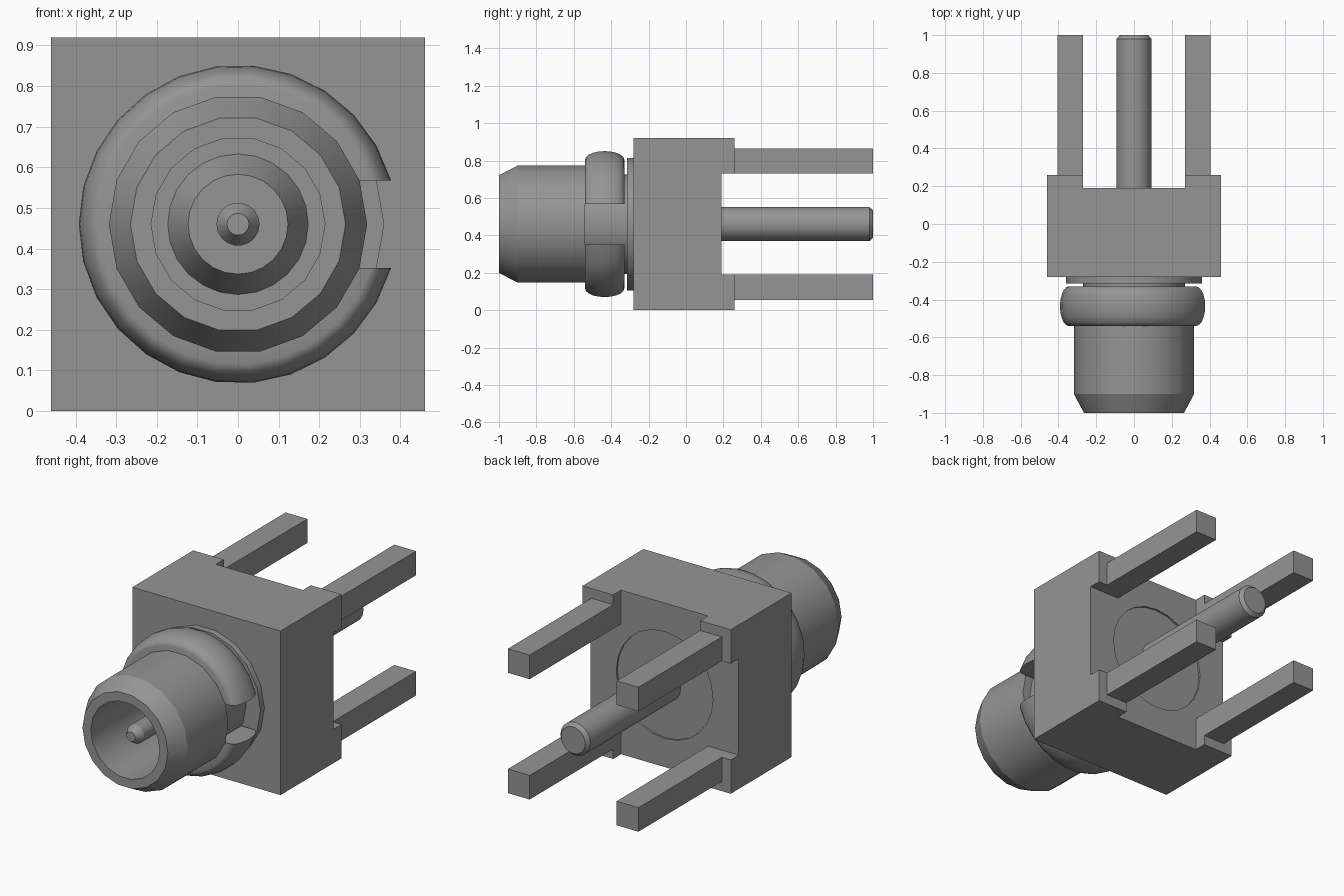
import bpy, bmesh, math
from mathutils import Matrix, Vector

cube = bpy.data.objects.get("Cube")
if cube:
    bpy.data.objects.remove(cube, do_unlink=True)

CZ = 0.46  # height of the connector axis

metal = bpy.data.materials.new("mid_grey_metal")
metal.use_nodes = True
grey = (0.3, 0.3, 0.3, 1)
metal.diffuse_color = grey
metal.node_tree.nodes["Principled BSDF"].inputs["Base Color"].default_value = grey


def add_object(name, bm, angle=None):
    bmesh.ops.recalc_face_normals(bm, faces=bm.faces)
    mesh = bpy.data.meshes.new(name)
    bm.to_mesh(mesh)
    bm.free()
    mesh.materials.append(metal)
    ob = bpy.data.objects.new(name, mesh)
    bpy.context.collection.objects.link(ob)
    if angle:
        bpy.ops.object.select_all(action='DESELECT')
        ob.select_set(True)
        bpy.context.view_layer.objects.active = ob
        bpy.ops.object.shade_smooth_by_angle(angle=math.radians(angle))
    return ob


def box(name, lo, hi):
    lo, hi = Vector(lo), Vector(hi)
    bm = bmesh.new()
    bmesh.ops.create_cube(bm, size=1, matrix=Matrix.Translation((lo + hi) / 2)
                          @ Matrix.Diagonal((*(hi - lo), 1)))
    return add_object(name, bm)


def lathe(name, profile, segs, angle=25):
    """Turn (y, radius) points around the connector axis."""
    bm = bmesh.new()
    rings = []
    for i in range(segs):
        a = math.tau * i / segs
        rings.append([bm.verts.new((r * math.cos(a), y, CZ + r * math.sin(a)))
                      for y, r in profile])
    for i in range(segs):
        p, q = rings[i], rings[(i + 1) % segs]
        for j in range(len(profile) - 1):
            bm.faces.new((p[j], p[j + 1], q[j + 1], q[j]))
    bmesh.ops.remove_doubles(bm, verts=bm.verts, dist=1e-5)
    return add_object(name, bm, angle)


def cut(target, cutter):
    cutter.hide_render = True
    mod = target.modifiers.new("cut", 'BOOLEAN')
    mod.operation = 'DIFFERENCE'
    mod.solver = 'EXACT'
    mod.object = cutter
    bpy.ops.object.select_all(action='DESELECT')
    target.select_set(True)
    bpy.context.view_layer.objects.active = target
    bpy.ops.object.modifier_apply(modifier=mod.name)
    bpy.data.objects.remove(cutter, do_unlink=True)


# Square body: crossed slots leave four corner standoffs, plus a shallow round recess
body = box("body_block", (-0.46, -0.28, 0), (0.46, 0.26, 0.92))
cut(body, box("slot_cutter", (-0.27, 0.19, -0.1), (0.27, 0.4, 1.02)))
cut(body, box("slot_cutter", (-0.6, 0.19, CZ - 0.27), (0.6, 0.4, CZ + 0.27)))
cut(body, lathe("recess_cutter", [(0.18, 0), (0.18, 0.3), (0.3, 0.3), (0.3, 0)], 24, None))

# Four square legs
for sx, side in ((1, "left"), (-1, "right")):
    for sz, level in ((1, "upper"), (-1, "lower")):
        xs = sorted((sx * 0.27, sx * 0.405))
        zs = sorted((CZ + sz * 0.27, CZ + sz * 0.405))
        box(f"{level}_{side}_leg", (xs[0], 0.26, zs[0]), (xs[1], 1, zs[1]))

# Barrel with bore, chamfered nose, ring groove and base flange
lathe("barrel", [(-0.45, 0), (-0.45, 0.214), (-1, 0.214), (-1, 0.265), (-0.9, 0.318),
                 (-0.54, 0.318), (-0.54, 0.27), (-0.315, 0.27), (-0.315, 0.36),
                 (-0.28, 0.36), (-0.28, 0)], 18)

# Insulator and contact pin inside the bore
lathe("insulator", [(-0.45, 0), (-0.45, 0.173), (-0.55, 0.123), (-0.55, 0)], 24)
lathe("front_pin", [(-0.5, 0), (-0.5, 0.053), (-0.91, 0.053), (-0.95, 0.027), (-0.95, 0)], 18)

# Rear pin with a small end chamfer
lathe("rear_pin", [(0.17, 0), (0.17, 0.093), (0.98, 0.093), (1, 0.075), (1, 0)], 18)

# Split snap ring: bulged section swept round, with a flat-sided gap on the left
GAP, ARC, STEPS = 0.108, 10, 24
section = [(-0.435 - 0.105 * math.cos(math.pi * k / ARC),
            0.345 + 0.047 * math.sin(math.pi * k / ARC)) for k in range(ARC + 1)]
section += [(-0.33, 0.272), (-0.54, 0.272)]
bm = bmesh.new()
loops = []
for i in range(STEPS + 1):
    loop = []
    for y, r in section:
        start = math.asin(GAP / r)
        a = start + (math.tau - 2 * start) * i / STEPS
        loop.append(bm.verts.new((r * math.cos(a), y, CZ + r * math.sin(a))))
    loops.append(loop)
n = len(section)
for p, q in zip(loops, loops[1:]):
    for j in range(n):
        k = (j + 1) % n
        bm.faces.new((p[j], p[k], q[k], q[j]))
bm.faces.new(loops[0])
bm.faces.new(loops[-1])
add_object("snap_ring", bm, 40)
